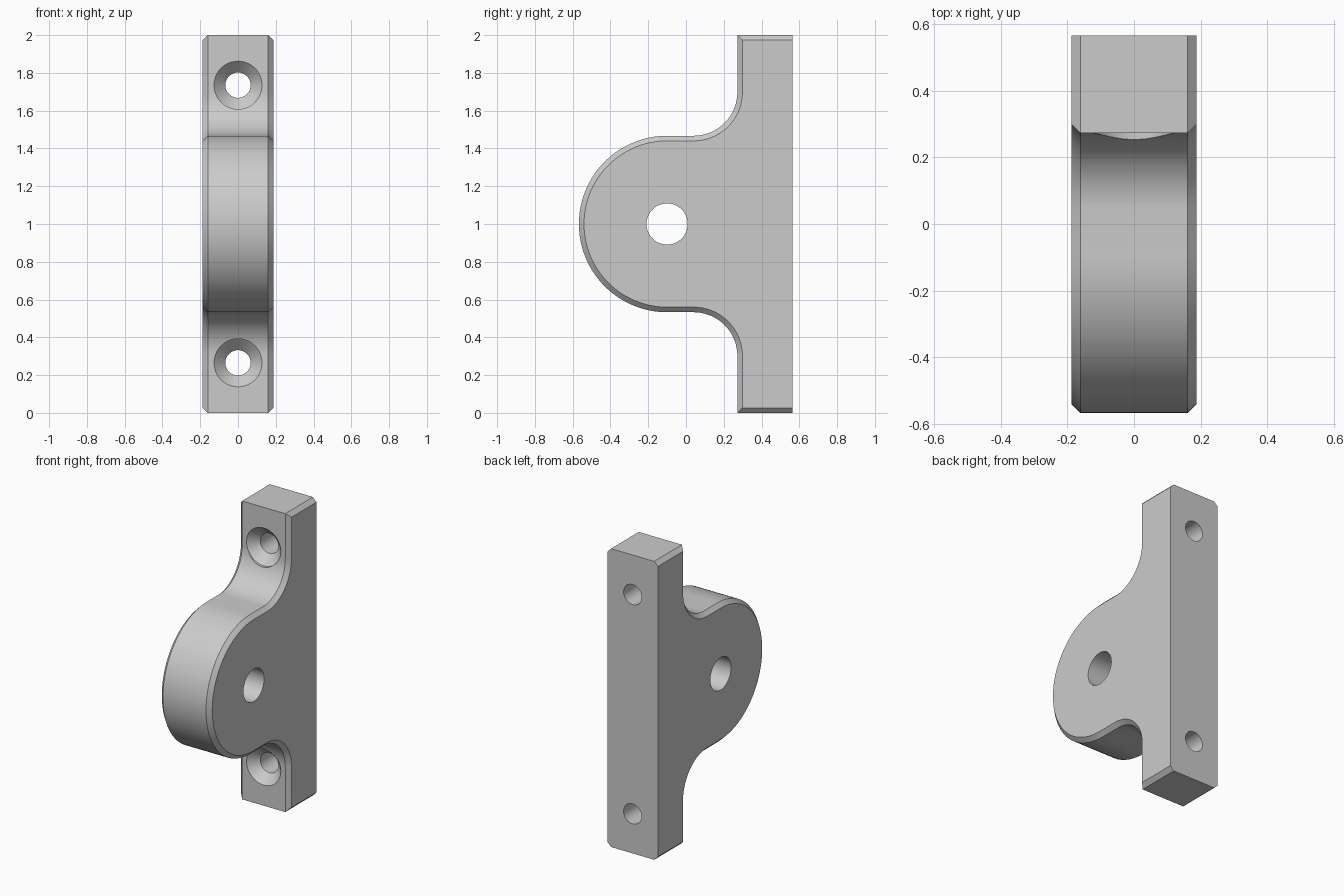
import bpy, bmesh
from math import cos, sin, pi
from mathutils import Matrix, Vector

cube = bpy.data.objects.get("Cube")
if cube:
    bpy.data.objects.remove(cube, do_unlink=True)

HALF_WIDTH, CHAMFER = 0.187, 0.027
BACK, FRONT, HEIGHT, MID = 0.565, 0.272, 2.0, 1.0
LOBE_Y, LOBE_R = -0.1, 0.467
FILLET_R = 0.232
SCREW_OFFSET, SCREW_R, SINK_R = 0.735, 0.067, 0.127

grey = bpy.data.materials.new("plain_grey")
grey.use_nodes = True
colour = (0.6, 0.6, 0.6, 1)
grey.diffuse_color = colour
grey.node_tree.nodes["Principled BSDF"].inputs["Base Color"].default_value = colour


def outline(inset):
    """Side outline in y and z, pulled in everywhere except along the back."""
    fillet_y, fillet_z = FRONT - FILLET_R, LOBE_R + FILLET_R
    half = [(BACK, MID - inset), (FRONT + inset, MID - inset)]
    r = FILLET_R + inset
    for i in range(25):
        a = -i / 24 * pi / 2
        half.append((fillet_y + r * cos(a), fillet_z + r * sin(a)))
    r = LOBE_R - inset
    for i in range(33):
        a = pi / 2 + i / 32 * pi / 2
        half.append((LOBE_Y + r * cos(a), r * sin(a)))
    lower = [(y, -z) for y, z in reversed(half[:-1])]
    return [(y, MID + z) for y, z in half + lower]


def add_object(name, bm):
    bmesh.ops.recalc_face_normals(bm, faces=bm.faces)
    mesh = bpy.data.meshes.new(name)
    bm.to_mesh(mesh)
    bm.free()
    mesh.materials.append(grey)
    obj = bpy.data.objects.new(name, mesh)
    bpy.context.collection.objects.link(obj)
    return obj


# Body: chamfered slab lofted across its width
bm = bmesh.new()
edge = HALF_WIDTH - CHAMFER
sections = [(-HALF_WIDTH, CHAMFER), (-edge, 0), (edge, 0), (HALF_WIDTH, CHAMFER)]
rings = [[bm.verts.new((x, y, z)) for y, z in outline(inset)] for x, inset in sections]
for a, b in zip(rings, rings[1:]):
    for i in range(len(a)):
        j = (i + 1) % len(a)
        bm.faces.new((a[i], a[j], b[j], b[i]))
bm.faces.new(rings[0])
bm.faces.new(rings[-1])
bmesh.ops.remove_doubles(bm, verts=bm.verts, dist=1e-5)
body = add_object("mounting_bracket", bm)


def revolved_cutter(name, profile, origin, axis, sides=64):
    """Solid of revolution from (distance along axis, radius) pairs."""
    bm = bmesh.new()
    rings = [[bm.verts.new((r * cos(2 * pi * k / sides), r * sin(2 * pi * k / sides), d))
              for k in range(sides)] for d, r in profile]
    for a, b in zip(rings, rings[1:]):
        for i in range(sides):
            j = (i + 1) % sides
            bm.faces.new((a[i], a[j], b[j], b[i]))
    bm.faces.new(rings[0])
    bm.faces.new(rings[-1])
    turn = Vector((0, 0, 1)).rotation_difference(Vector(axis)).to_matrix().to_4x4()
    bmesh.ops.transform(bm, matrix=Matrix.Translation(origin) @ turn, verts=bm.verts)
    obj = add_object(name, bm)
    obj.hide_render = True
    return obj


# Pivot bore and countersunk screw holes
cutters = [revolved_cutter("pivot_bore_cutter", [(-0.4, 0.109), (0.4, 0.109)],
                           (0, LOBE_Y, MID), (1, 0, 0))]
sink = [(-0.3, SINK_R), (0, SINK_R), (SINK_R - SCREW_R, SCREW_R), (0.5, SCREW_R)]
for side, label in ((1, "upper"), (-1, "lower")):
    cutters.append(revolved_cutter(label + "_screw_cutter", sink,
                                   (0, FRONT, MID + side * SCREW_OFFSET), (0, 1, 0)))

bpy.ops.object.select_all(action="DESELECT")
body.select_set(True)
bpy.context.view_layer.objects.active = body
for cutter in cutters:
    cut = body.modifiers.new(cutter.name, "BOOLEAN")
    cut.operation, cut.solver, cut.object = "DIFFERENCE", "EXACT", cutter
    bpy.ops.object.modifier_apply(modifier=cut.name)
    bpy.data.objects.remove(cutter, do_unlink=True)

# Smooth the curved walls and keep the crisp edges
bpy.ops.object.shade_smooth_by_angle(angle=pi / 9)
